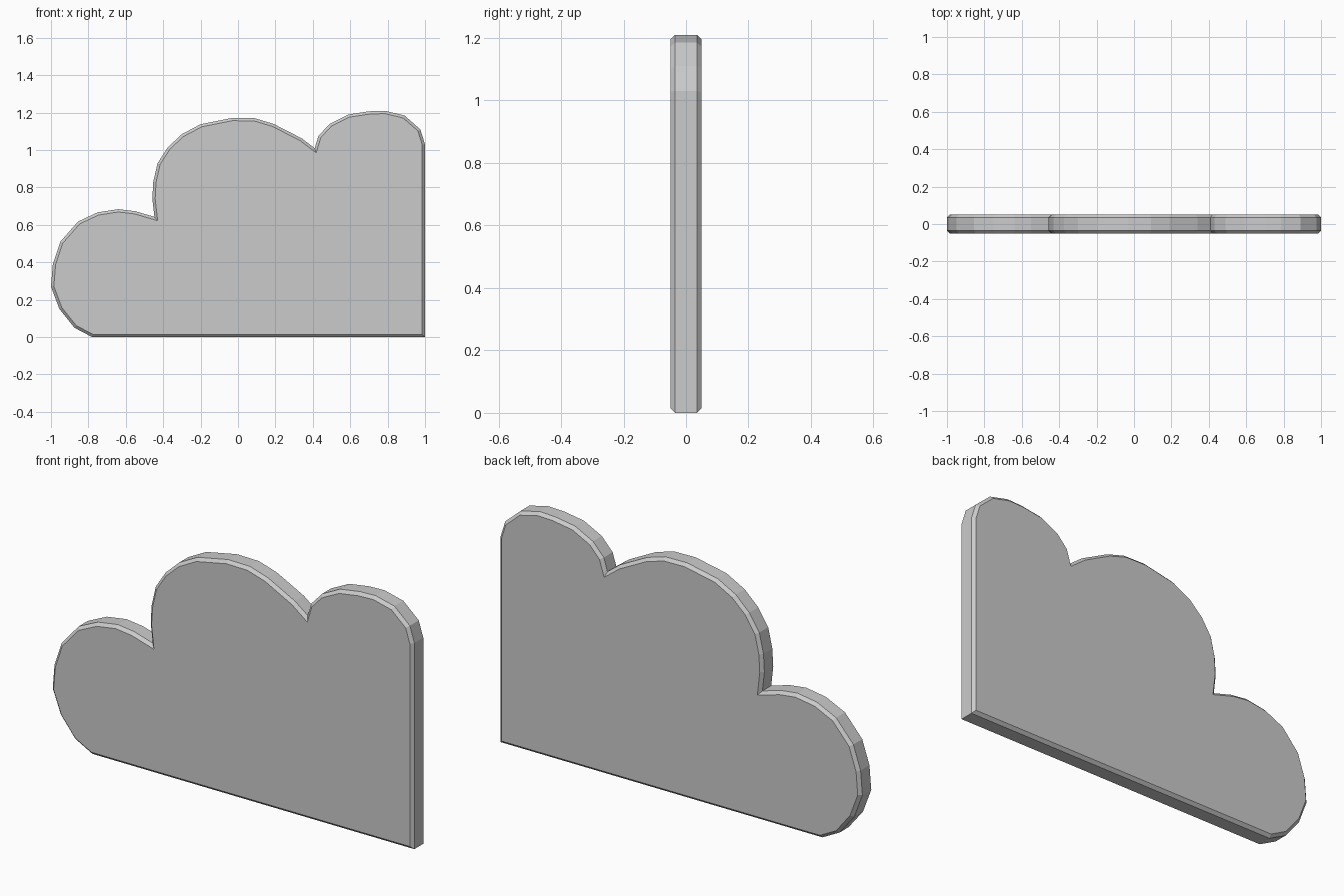
import bpy, bmesh

if "Cube" in bpy.data.objects:
    bpy.data.objects.remove(bpy.data.objects["Cube"])

# Half thickness of the panel and size of its chamfered rim
HALF, CHAMFER = 0.05, 0.015

# Outline (x, z): straight base and right side, then three lobes
base = [(-0.78, 0), (1, 0)]
right_lobe = [(1, 1.03), (0.975, 1.11), (0.89, 1.185), (0.785, 1.21), (0.70, 1.207),
              (0.59, 1.19), (0.49, 1.14), (0.43, 1.075), (0.41, 1.01)]
middle_lobe = [(0.34, 1.063), (0.19, 1.14), (0.09, 1.17), (-0.03, 1.172), (-0.20, 1.138),
               (-0.30, 1.085), (-0.375, 1.015), (-0.43, 0.93), (-0.453, 0.83),
               (-0.458, 0.74), (-0.447, 0.643)]
left_lobe = [(-0.55, 0.673), (-0.64, 0.684), (-0.75, 0.667), (-0.855, 0.618),
             (-0.95, 0.51), (-0.99, 0.39), (-1, 0.27), (-0.955, 0.15), (-0.875, 0.05)]
outline = base + right_lobe + middle_lobe + left_lobe

# Extrude the outline through the thickness
bm = bmesh.new()
front = bm.faces.new([bm.verts.new((x, -HALF, z)) for x, z in outline])
ext = bmesh.ops.extrude_face_region(bm, geom=[front], use_keep_orig=True)
verts = [g for g in ext["geom"] if isinstance(g, bmesh.types.BMVert)]
bmesh.ops.translate(bm, verts=verts, vec=(0, 2 * HALF, 0))
bmesh.ops.recalc_face_normals(bm, faces=bm.faces[:])

# Chamfer only the front and back rims
rims = [e for e in bm.edges if abs(e.verts[0].co.y - e.verts[1].co.y) < 1e-5]
bmesh.ops.bevel(bm, geom=rims, offset=CHAMFER, offset_type='OFFSET',
                segments=1, affect='EDGES', profile=0.5)
bmesh.ops.recalc_face_normals(bm, faces=bm.faces[:])

mesh = bpy.data.meshes.new("cloud_panel")
bm.to_mesh(mesh)
bm.free()
panel = bpy.data.objects.new("cloud_panel", mesh)
bpy.context.collection.objects.link(panel)
